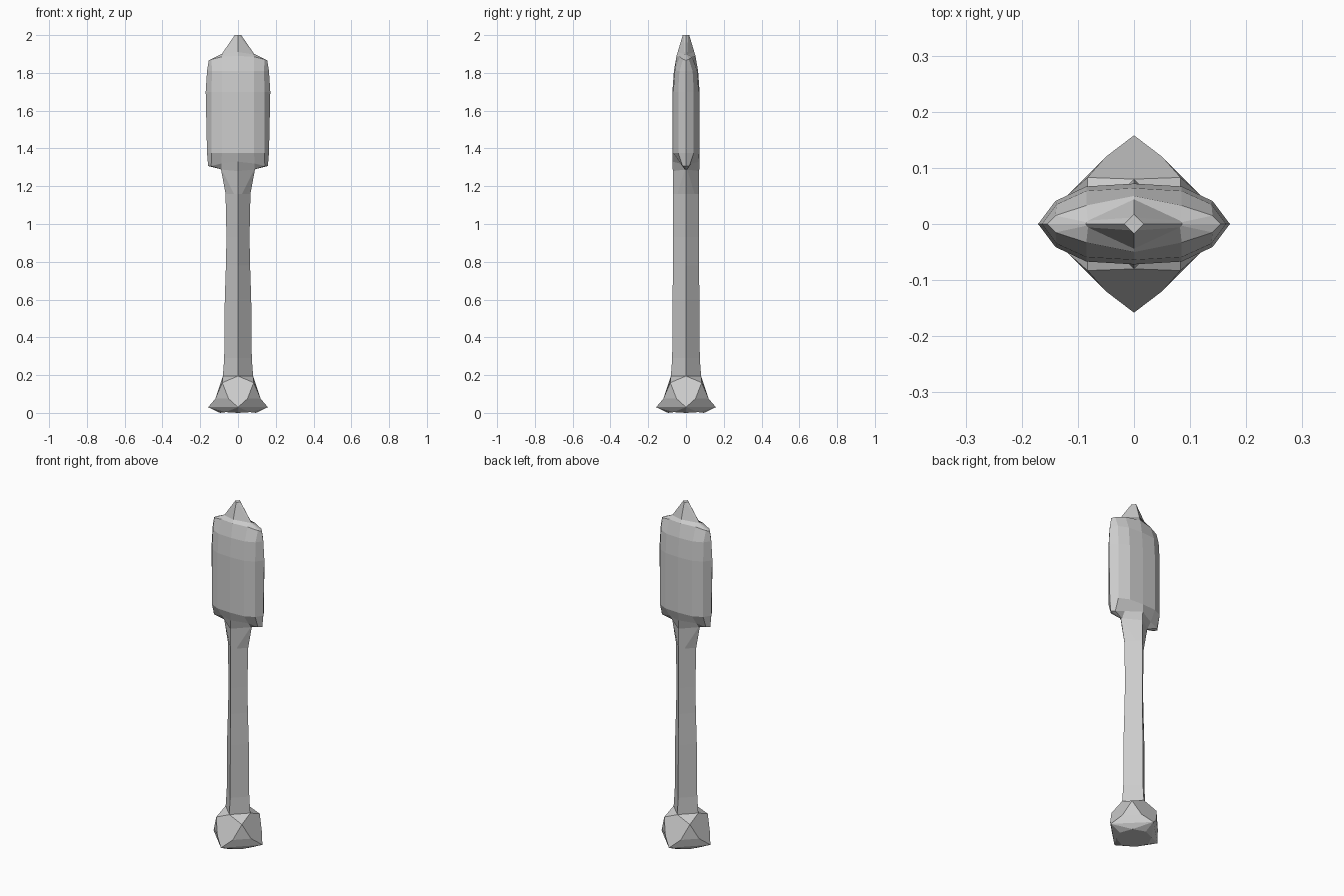
import bpy, bmesh
from math import cos, sin, pi

if "Cube" in bpy.data.objects:
    bpy.data.objects.remove(bpy.data.objects["Cube"])


def finish(name, bm):
    bmesh.ops.remove_doubles(bm, verts=bm.verts, dist=0.0005)
    bmesh.ops.recalc_face_normals(bm, faces=bm.faces)
    mesh = bpy.data.meshes.new(name)
    bm.to_mesh(mesh)
    bm.free()
    obj = bpy.data.objects.new(name, mesh)
    bpy.context.collection.objects.link(obj)
    return obj


def mirror_quarter(q):
    """Closed ring from a quarter running from the y axis to the x axis."""
    right = q + [(x, -y, z) for x, y, z in q[-2::-1]]
    return right + [(-x, y, z) for x, y, z in right[-2:0:-1]]


def loft(name, quarters):
    bm = bmesh.new()
    rings = [[bm.verts.new(p) for p in mirror_quarter(q)] for q in quarters]
    n = len(rings[0])
    for a, b in zip(rings, rings[1:]):
        for i in range(n):
            j = (i + 1) % n
            bm.faces.new((a[i], a[j], b[j], b[i]))
    bm.faces.new(rings[0])
    bm.faces.new(rings[-1])
    return finish(name, bm)


def diamond(x, y, z, steps=1):
    return [(x * i / steps, y * (1 - i / steps), z) for i in range(steps + 1)]


# Handle: diamond section, slightly waisted in the front view
loft("handle", [diamond(x, y, z) for x, y, z in [
    (.08, .08, .195), (.073, .073, .29), (.07, .071, .6),
    (.064, .069, .78), (.061, .068, .93), (.066, .068, 1.16)]])

# Blade: faceted, with side flanges overhanging the neck and a pointed tip
loft("blade", [
    diamond(.066, .068, 1.16, 3),
    [(0, .07, 1.28), (.086, .006, 1.288), (.088, .003, 1.289), (.09, 0, 1.29)],
    [(0, .071, 1.33), (.088, .03, 1.32), (.142, .018, 1.307), (.158, 0, 1.307)],
    [(0, .072, 1.375), (.085, .067, 1.375), (.14, .041, 1.375), (.164, 0, 1.375)],
    [(0, .072, 1.7), (.085, .067, 1.7), (.14, .041, 1.7), (.171, 0, 1.7)],
    [(0, .064, 1.81), (.085, .059, 1.81), (.138, .035, 1.81), (.164, 0, 1.81)],
    [(0, .05, 1.89), (.085, .033, 1.885), (.14, .015, 1.872), (.155, 0, 1.866)],
    [(0, .044, 1.91), (.082, .006, 1.898), (.084, .003, 1.899), (.086, 0, 1.9)],
    diamond(.017, .017, 2.0, 3),
])

# Pommel: flared foot with four pentagonal facets, one quarter turned four times
bm = bmesh.new()


def turned(x, y, z):
    return [bm.verts.new((x * cos(k * pi / 2) - y * sin(k * pi / 2),
                          x * sin(k * pi / 2) + y * cos(k * pi / 2), z))
            for k in range(4)]


low = turned(.158, 0, .03)
base = turned(.095, 0, 0)
base_mid = turned(.065, .065, .004)
left = turned(.12, .05, .075)
right = turned(.12, -.05, .075)
shoulder = turned(.083, .083, .16)
neck = turned(.08, 0, .195)
for k in range(4):
    n, p = (k + 1) % 4, k - 1
    bm.faces.new((low[k], left[k], shoulder[k], neck[k], shoulder[p], right[k]))
    bm.faces.new((low[k], low[n], right[n], left[k]))
    bm.faces.new((left[k], right[n], shoulder[k]))
    bm.faces.new((neck[k], shoulder[k], neck[n]))
    bm.faces.new((low[k], base[k], base_mid[k]))
    bm.faces.new((low[k], base_mid[k], low[n]))
    bm.faces.new((low[n], base_mid[k], base[n]))
bm.faces.new([v for k in range(4) for v in (base[k], base_mid[k])])
bm.faces.new(neck)
finish("pommel", bm)
